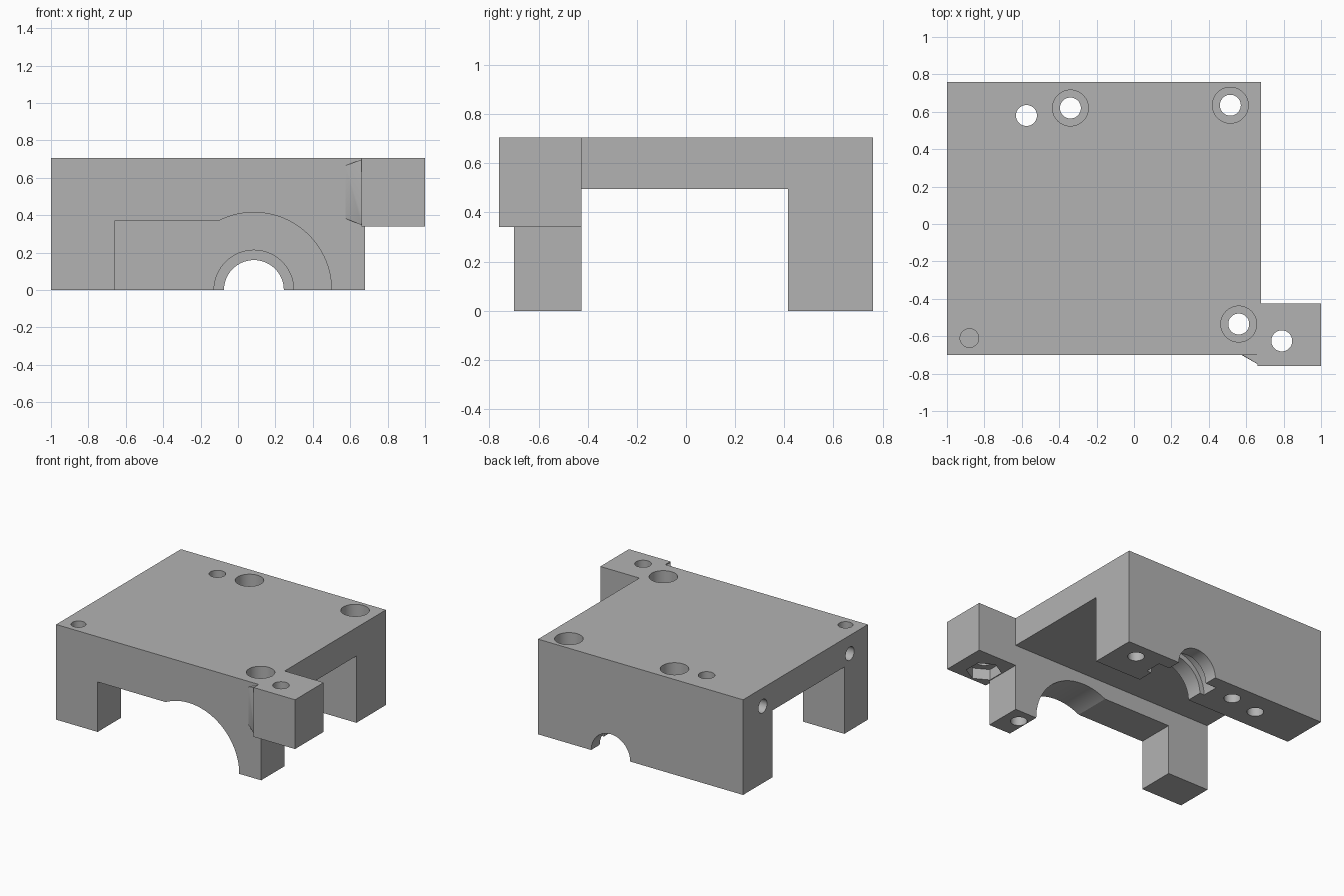
import bpy
import bmesh
import math
from mathutils import Matrix, Vector

old = bpy.data.objects.get("Cube")
if old:
    bpy.data.objects.remove(old, do_unlink=True)

grey = bpy.data.materials.new("plain grey")
grey.use_nodes = True
colour = (0.45, 0.45, 0.45, 1)
grey.diffuse_color = colour
grey.node_tree.nodes["Principled BSDF"].inputs["Base Color"].default_value = colour

TOP = 0.705
FRONT, BACK = -0.70, 0.76


def make_object(name, bm):
    bmesh.ops.recalc_face_normals(bm, faces=bm.faces)
    mesh = bpy.data.meshes.new(name)
    bm.to_mesh(mesh)
    bm.free()
    mesh.materials.append(grey)
    obj = bpy.data.objects.new(name, mesh)
    bpy.context.collection.objects.link(obj)
    return obj


def prism(name, points, offset):
    """Extrude a planar outline along an offset vector."""
    bm = bmesh.new()
    face = bm.faces.new([bm.verts.new(p) for p in points])
    moved = bmesh.ops.extrude_face_region(bm, geom=[face])["geom"]
    verts = [v for v in moved if isinstance(v, bmesh.types.BMVert)]
    bmesh.ops.translate(bm, verts=verts, vec=offset)
    return make_object(name, bm)


def box(name, lo, hi):
    (x0, y0, z0), (x1, y1, z1) = lo, hi
    outline = [(x0, y0, z0), (x1, y0, z0), (x1, y1, z0), (x0, y1, z0)]
    return prism(name, outline, (0, 0, z1 - z0))


def cylinder(name, start, end, radius, sides=48):
    start, end = Vector(start), Vector(end)
    axis = end - start
    turn = axis.to_track_quat("Z", "Y").to_matrix().to_4x4()
    bm = bmesh.new()
    bmesh.ops.create_cone(bm, cap_ends=True, segments=sides,
                          radius1=radius, radius2=radius, depth=axis.length,
                          matrix=Matrix.Translation((start + end) / 2) @ turn)
    return make_object(name, bm)


def combine(target, other, operation):
    """Apply a boolean and discard the helper."""
    other.hide_render = True
    mod = target.modifiers.new(operation, "BOOLEAN")
    mod.operation = operation
    mod.solver = "EXACT"
    mod.object = other
    bpy.context.view_layer.objects.active = target
    bpy.ops.object.modifier_apply(modifier=mod.name)
    bpy.data.objects.remove(other, do_unlink=True)


# Bridge-shaped body, extruded from its side profile
IN_FRONT, IN_BACK, ROOF = -0.425, 0.415, 0.495
side = [(FRONT, 0), (IN_FRONT, 0), (IN_FRONT, ROOF), (IN_BACK, ROOF),
        (IN_BACK, 0), (BACK, 0), (BACK, TOP), (FRONT, TOP)]
housing = prism("bracket_housing", [(-1, y, z) for y, z in side], (1.68, 0, 0))

# Side ear and its tapered blend into the front wall
ear = box("side_ear", (0.66, -0.76, 0.34), (1, IN_FRONT, TOP))
combine(housing, ear, "UNION")

bm = bmesh.new()
for x, y, low, high in [(0.575, FRONT, 0.39, 0.66), (0.48, -0.64, 0.42, 0.63),
                        (0.68, -0.76, 0.34, TOP), (0.68, -0.60, 0.34, TOP)]:
    bm.verts.new((x, y, low))
    bm.verts.new((x, y, high))
bmesh.ops.convex_hull(bm, input=bm.verts)
combine(housing, make_object("ear_blend", bm), "UNION")

# Front wall opening: rectangle plus a large arch
CX = 0.085
cutters = [
    box("front_slot", (-0.66, -0.9, -0.1), (CX, -0.3, 0.37)),
    cylinder("front_arch", (CX, -0.9, 0), (CX, -0.3, 0), 0.415, 96),
]

# Stepped shaft seat in the back wall
for y0, y1, radius in [(0.6, 0.9, 0.16), (0.535, 0.66, 0.25), (0.3, 0.6, 0.213)]:
    cutters.append(cylinder("shaft_seat", (CX, y0, 0), (CX, y1, 0), radius, 64))

# Vertical bolt holes, three of them counterbored
for x, y, bored in [(-0.34, 0.62, True), (0.515, 0.635, True),
                    (0.56, -0.535, True), (-0.575, 0.58, False),
                    (0.79, -0.625, False)]:
    cutters.append(cylinder("bolt_hole", (x, y, -0.1), (x, y, 0.9), 0.056))
    if bored:
        cutters.append(cylinder("counterbore", (x, y, 0.5), (x, y, 0.9), 0.096))

# Hexagonal nut pocket under the ear
cutters.append(cylinder("nut_pocket", (0.79, -0.625, 0.2), (0.79, -0.625, 0.42), 0.12, 6))

# Blind holes in the top corner and the end face
cutters.append(cylinder("corner_hole", (-0.88, -0.61, 0.4), (-0.88, -0.61, 0.9), 0.05))
for y in (0.53, -0.49):
    cutters.append(cylinder("end_hole", (-1.2, y, 0.57), (-0.7, y, 0.57), 0.05))

for cutter in cutters:
    combine(housing, cutter, "DIFFERENCE")

# Smooth the bores while keeping edges crisp
bpy.ops.object.select_all(action="DESELECT")
housing.select_set(True)
bpy.context.view_layer.objects.active = housing
bpy.ops.object.shade_smooth_by_angle(angle=math.radians(25))
